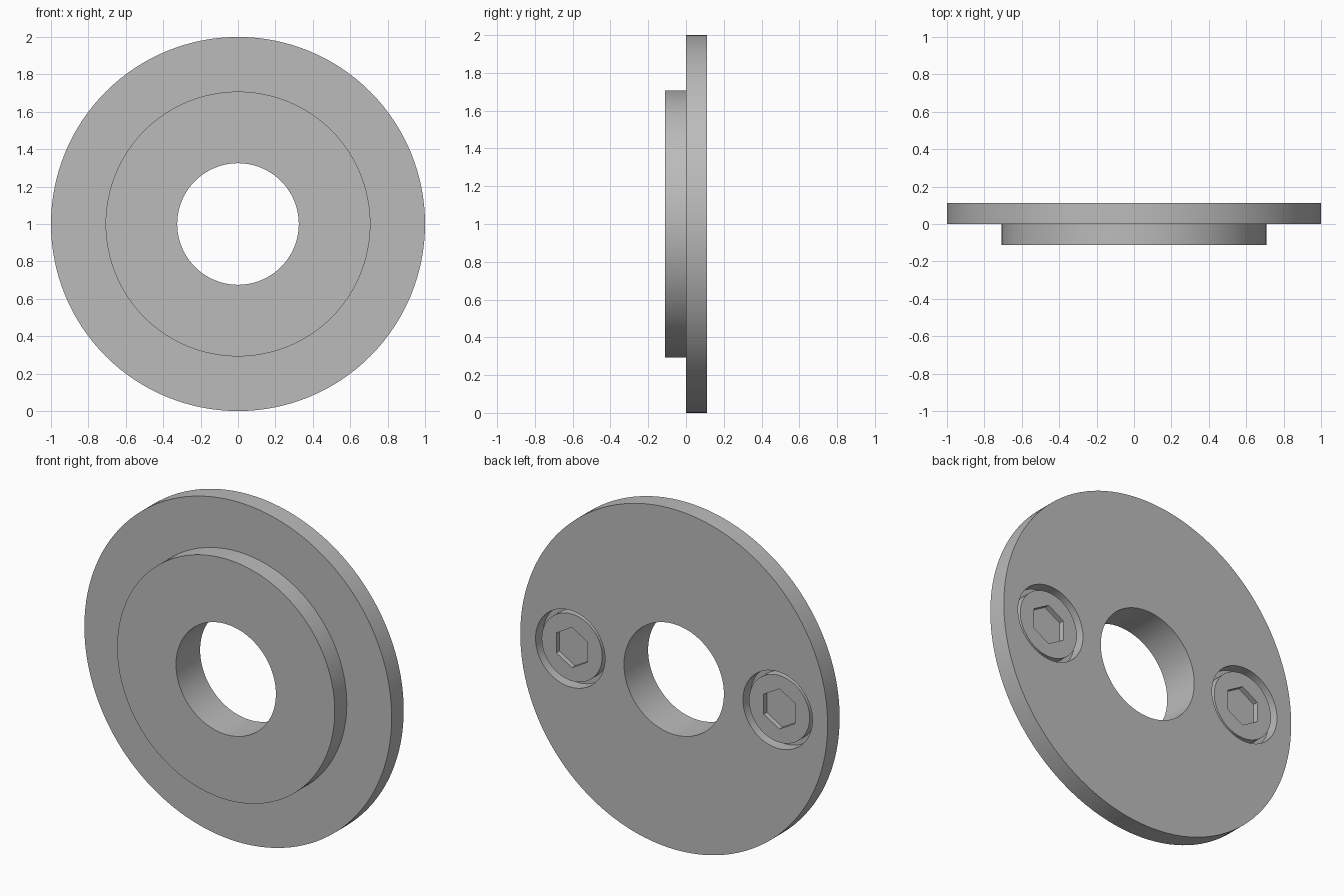
import bpy, bmesh, math
from mathutils import Matrix, Vector

if "Cube" in bpy.data.objects:
    bpy.data.objects.remove(bpy.data.objects["Cube"], do_unlink=True)

HALF = 0.112         # half of the full thickness; the back face is at +y
CENTRE_Z = 1.0
SCREW_X = 0.675

steel = bpy.data.materials.new("grey_steel")
steel.use_nodes = True
colour = (0.5, 0.5, 0.5, 1)
steel.diffuse_color = colour
steel.node_tree.nodes["Principled BSDF"].inputs["Base Color"].default_value = colour


def add_object(name, bm):
    bmesh.ops.recalc_face_normals(bm, faces=bm.faces[:])
    mesh = bpy.data.meshes.new(name)
    bm.to_mesh(mesh)
    bm.free()
    mesh.materials.append(steel)
    obj = bpy.data.objects.new(name, mesh)
    bpy.context.collection.objects.link(obj)
    return obj


def lathe(name, profile, steps):
    """Turn a closed (radius, y) profile around the y axis."""
    bm = bmesh.new()
    rings = []
    for i in range(steps):
        a = 2 * math.pi * i / steps
        rings.append([bm.verts.new((r * math.sin(a), y, CENTRE_Z + r * math.cos(a)))
                      for r, y in profile])
    n = len(profile)
    for i in range(steps):
        a, b = rings[i], rings[(i + 1) % steps]
        for j in range(n):
            k = (j + 1) % n
            bm.faces.new((a[j], a[k], b[k], b[j]))
    return add_object(name, bm)


def prism(name, x, radius, y0, y1, sides):
    """Solid cylinder or prism along y, with a corner pointing up."""
    bm = bmesh.new()
    ring = [bm.verts.new((x + radius * math.sin(2 * math.pi * i / sides), y0,
                          CENTRE_Z + radius * math.cos(2 * math.pi * i / sides)))
            for i in range(sides)]
    face = bm.faces.new(ring)
    top = bmesh.ops.extrude_face_region(bm, geom=[face])["geom"]
    moved = [v for v in top if isinstance(v, bmesh.types.BMVert)]
    bmesh.ops.translate(bm, verts=moved, vec=(0, y1 - y0, 0))
    return add_object(name, bm)


def cut(target, cutter):
    bpy.context.view_layer.objects.active = target
    mod = target.modifiers.new("cut", "BOOLEAN")
    mod.operation = "DIFFERENCE"
    mod.solver = "EXACT"
    mod.object = cutter
    bpy.ops.object.modifier_apply(modifier=mod.name)
    bpy.data.objects.remove(cutter, do_unlink=True)


def smooth(obj):
    bpy.ops.object.select_all(action="DESELECT")
    obj.select_set(True)
    bpy.context.view_layer.objects.active = obj
    bpy.ops.object.shade_smooth_by_angle(angle=math.radians(30))


# Stepped ring: wide flange at the back, smaller boss at the front, bore through
flange = lathe("flange_ring", [(0.325, -HALF), (0.708, -HALF), (0.708, 0),
                               (1.0, 0), (1.0, HALF), (0.325, HALF)], 128)

# Counterbored socket screws on the back face
for side, sign in (("left", 1), ("right", -1)):
    x = sign * SCREW_X
    cut(flange, prism("counterbore_cutter", x, 0.226, HALF - 0.07, HALF + 0.05, 64))
    head = prism(side + "_screw_head", x, 0.197, HALF - 0.075, HALF - 0.016, 64)
    cut(head, prism("socket_cutter", x, 0.118, HALF - 0.046, HALF + 0.05, 6))
    smooth(head)
smooth(flange)
